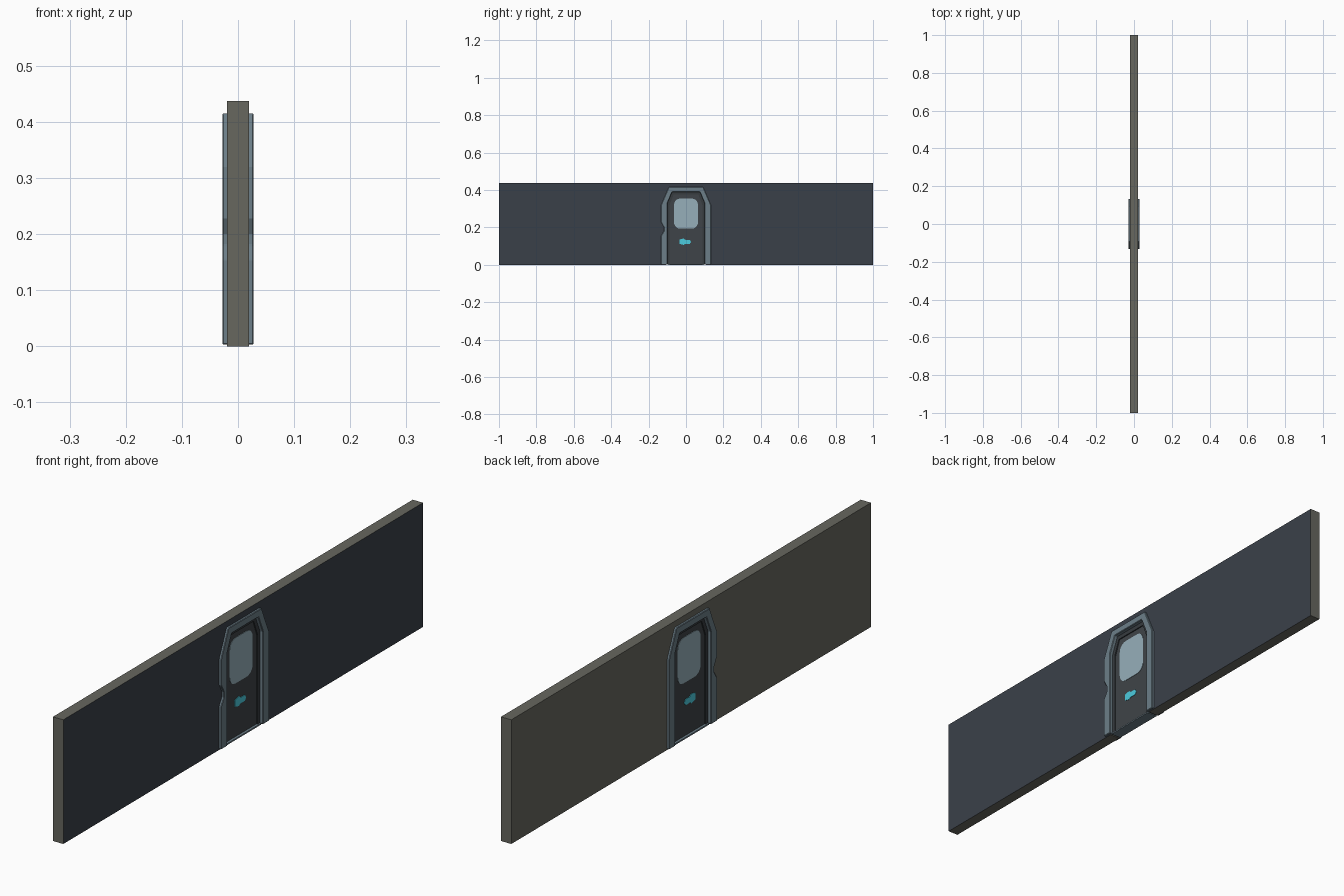
import bpy, bmesh, math

if "Cube" in bpy.data.objects:
    bpy.data.objects.remove(bpy.data.objects["Cube"])


def material(name, rgb):
    # sRGB 0-255 to linear
    lin = [((c / 255 + 0.055) / 1.055) ** 2.4 for c in rgb]
    m = bpy.data.materials.new(name)
    m.diffuse_color = (*lin, 1)
    m.use_nodes = True
    m.node_tree.nodes["Principled BSDF"].inputs["Base Color"].default_value = m.diffuse_color
    return m


STONE = material("warm_grey", (103, 103, 95))
SLATE = material("slate_blue", (58, 64, 73))
FRAME = material("steel_blue", (108, 126, 136))
DOOR = material("door_grey", (63, 68, 72))
TRIM = material("dark_trim", (54, 59, 63))
GLASS = material("pale_glass", (150, 175, 186))
CYAN = material("cyan", (75, 203, 222))


def extrude(name, profile, x0, x1, mats):
    """Extrude a closed (y, z) profile from x0 to x1."""
    bm = bmesh.new()
    face = bm.faces.new([bm.verts.new((x0, y, z)) for y, z in profile])
    res = bmesh.ops.extrude_face_region(bm, geom=[face])
    verts = [g for g in res["geom"] if isinstance(g, bmesh.types.BMVert)]
    bmesh.ops.translate(bm, verts=verts, vec=(x1 - x0, 0, 0))
    bmesh.ops.recalc_face_normals(bm, faces=bm.faces)
    me = bpy.data.meshes.new(name)
    bm.to_mesh(me)
    bm.free()
    for m in mats:
        me.materials.append(m)
    ob = bpy.data.objects.new(name, me)
    bpy.context.collection.objects.link(ob)
    return ob


def arch(half, shoulder, top_half, top, base):
    """Open arch outline with cut corners, from left foot to right foot."""
    return [(-half, base), (-half, shoulder), (-top_half, top),
            (top_half, top), (half, shoulder), (half, base)]


def rounded_rect(hw, z0, z1, r, n=5):
    pts = []
    for cy, cz, a0 in ((hw - r, z1 - r, 0), (-hw + r, z1 - r, 90),
                       (-hw + r, z0 + r, 180), (hw - r, z0 + r, 270)):
        for i in range(n + 1):
            a = math.radians(a0 + 90 * i / n)
            pts.append((cy + r * math.cos(a), cz + r * math.sin(a)))
    return pts


# Wall with a door opening; the +x side is slate, the rest warm grey
opening = arch(0.105, 0.33, 0.078, 0.395, 0)
wall = extrude("wall", [(-1, 0)] + opening + [(1, 0), (1, 0.437), (-1, 0.437)],
               -0.02, 0.02, [STONE, SLATE])
for p in wall.data.polygons:
    p.material_index = 1 if p.normal.x > 0.5 else 0

# Door frame, notched on its -y side
outer = arch(0.133, 0.32, 0.092, 0.415, 0.003)
notch = [(-0.133, 0.155), (-0.118, 0.18), (-0.118, 0.2), (-0.133, 0.228)]
inner = arch(0.1, 0.328, 0.074, 0.39, 0.003)
frame = extrude("door_frame", outer[:1] + notch + outer[1:] + inner[::-1],
                -0.028, 0.028, [FRAME])
bev = frame.modifiers.new("edge", "BEVEL")
bev.width = 0.002
bev.segments = 1

# Dark inner trim, door leaf and sill
trim_in = arch(0.088, 0.318, 0.066, 0.375, 0.003)
extrude("door_trim", arch(0.101, 0.328, 0.075, 0.391, 0.003) + trim_in[::-1],
        -0.015, 0.015, [TRIM])
extrude("door_leaf", arch(0.09, 0.32, 0.068, 0.378, 0.002), -0.011, 0.011, [DOOR])
extrude("door_sill", [(-0.1, 0), (0.1, 0), (0.1, 0.005), (-0.1, 0.005)],
        -0.02, 0.02, [FRAME])

# Window and lock plate on both sides of the leaf
lock = [(-0.035, 0.112), (-0.012, 0.106), (-0.005, 0.112), (0.02, 0.112),
        (0.028, 0.122), (0.02, 0.133), (-0.003, 0.133), (-0.012, 0.141),
        (-0.035, 0.135)]
for side, label in ((1, "right"), (-1, "left")):
    extrude("window_" + label, rounded_rect(0.064, 0.193, 0.354, 0.033),
            side * 0.0105, side * 0.0125, [GLASS])
    extrude("lock_plate_" + label, lock, side * 0.0105, side * 0.0125, [CYAN])
